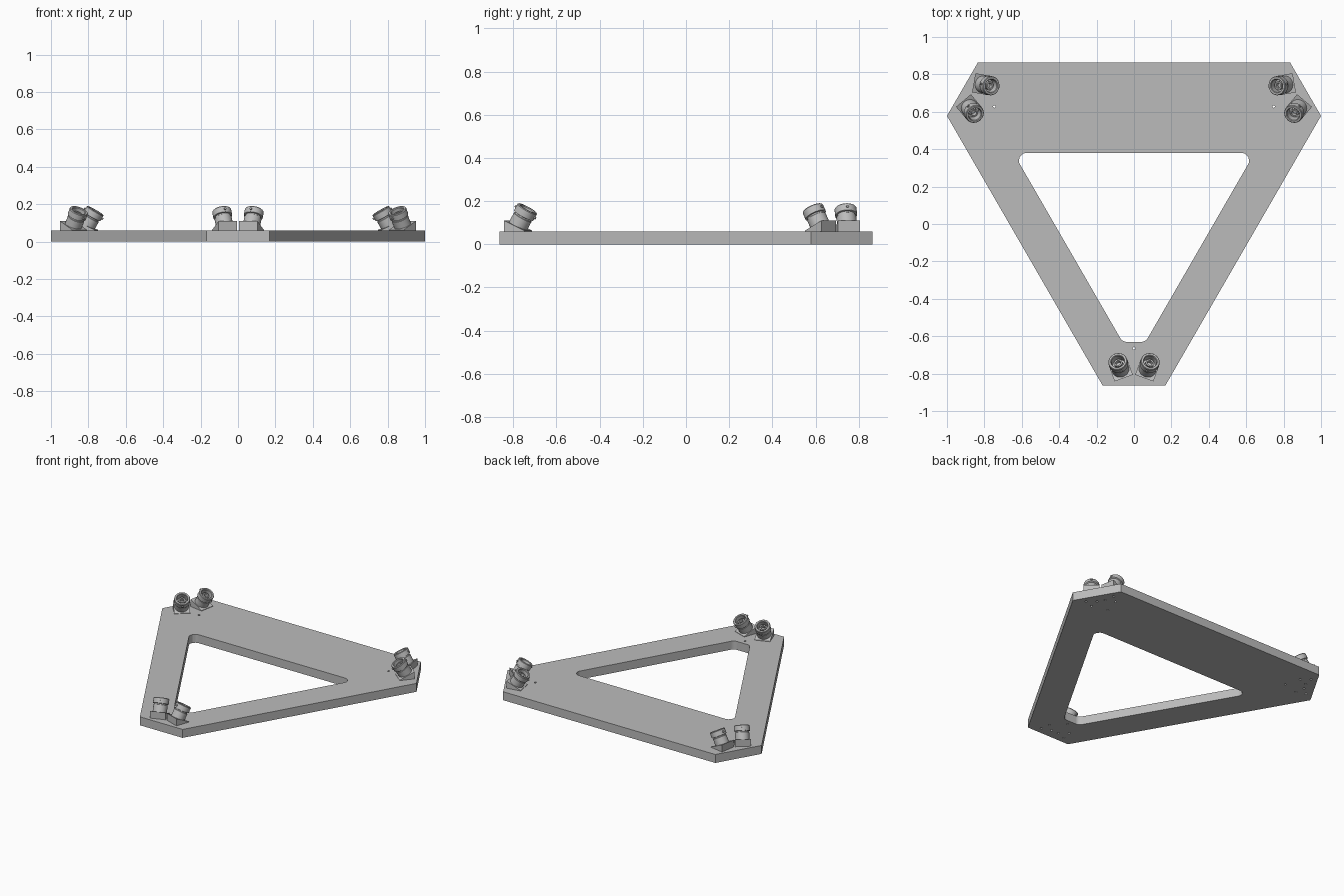
import bpy, bmesh, math
from mathutils import Matrix, Vector

cube = bpy.data.objects.get("Cube")
if cube:
    bpy.data.objects.remove(cube, do_unlink=True)

grey = bpy.data.materials.new("light_grey")
grey.use_nodes = True
grey.diffuse_color = (0.5, 0.5, 0.5, 1)
grey.node_tree.nodes["Principled BSDF"].inputs["Base Color"].default_value = (0.5, 0.5, 0.5, 1)

T = 0.06                          # plate thickness
CENTRE = Vector((0, 0.197, 0))    # axis of threefold symmetry
TILT = math.radians(30)
YAW = math.radians(20)


def make(name, bm):
    bmesh.ops.recalc_face_normals(bm, faces=bm.faces)
    mesh = bpy.data.meshes.new(name)
    bm.to_mesh(mesh)
    bm.free()
    mesh.materials.append(grey)
    ob = bpy.data.objects.new(name, mesh)
    bpy.context.collection.objects.link(ob)
    return ob


def prism(bm, points, z0, z1):
    face = bm.faces.new([bm.verts.new((x, y, z0)) for x, y in points])
    ext = bmesh.ops.extrude_face_region(bm, geom=[face])
    verts = [g for g in ext["geom"] if isinstance(g, bmesh.types.BMVert)]
    bmesh.ops.translate(bm, verts=verts, vec=(0, 0, z1 - z0))


def drum(bm, r, depth, matrix, sides=24):
    bmesh.ops.create_cone(bm, cap_ends=True, segments=sides, radius1=r,
                          radius2=r, depth=depth, matrix=matrix)


def fillet(points, r, steps=6):
    # round every corner of a convex outline
    out = []
    for i, p in enumerate(points):
        p = Vector(p)
        a = (Vector(points[i - 1]) - p).normalized()
        b = (Vector(points[(i + 1) % len(points)]) - p).normalized()
        half = a.angle(b) / 2
        c = p + (a + b).normalized() * r / math.sin(half)
        s = p + a * r / math.tan(half) - c
        e = p + b * r / math.tan(half) - c
        for k in range(steps + 1):
            d = s.lerp(e, k / steps).normalized() * r
            out.append(tuple(c + d))
    return out


def corner(k):
    # turn about the symmetry axis to corner k
    return (Matrix.Translation(CENTRE) @ Matrix.Rotation(k * math.tau / 3, 4, "Z")
            @ Matrix.Translation(-CENTRE))


def seat(side):
    # mounting place of a connector on the front corner
    return Matrix.Translation((side * 0.072, -0.777, T)) @ Matrix.Rotation(-side * YAW, 4, "Z")


# triangular plate with clipped corners
bm = bmesh.new()
half = [(0.835, 0.863), (1.0, 0.578), (0.168, -0.863)]
prism(bm, half + [(-x, y) for x, y in reversed(half)], 0, T)
plate = make("base_plate", bm)

# window cutter
bm = bmesh.new()
window = [(0.645, 0.38), (0.062, -0.63)]
prism(bm, fillet(window + [(-x, y) for x, y in reversed(window)], 0.04), -0.1, 0.2)
window_cutter = make("window_cutter", bm)

# pilot holes and underside screw holes
bm = bmesh.new()
for k in range(3):
    drum(bm, 0.007, 0.3, corner(k) @ Matrix.Translation((0, -0.665, T / 2)), 12)
    for side in (-1, 1):
        for x, y in ((-0.035, -0.03), (0.035, -0.03), (0, 0.03)):
            drum(bm, 0.008, 0.06, corner(k) @ seat(side) @ Matrix.Translation((x, y, -T)), 12)
hole_cutter = make("hole_cutter", bm)

for cutter in (window_cutter, hole_cutter):
    mod = plate.modifiers.new("cut", "BOOLEAN")
    mod.operation = "DIFFERENCE"
    mod.solver = "EXACT"
    mod.object = cutter
    cutter.hide_render = True
bpy.context.view_layer.objects.active = plate
for mod in list(plate.modifiers):
    bpy.ops.object.modifier_apply(modifier=mod.name)
for cutter in (window_cutter, hole_cutter):
    bpy.data.objects.remove(cutter, do_unlink=True)

# sloped wedge under each connector
bm = bmesh.new()
prism(bm, [(-0.05, 0), (0.05, 0), (0.05, 0.003), (-0.05, 0.05)], -0.052, 0.052)
bm.transform(Matrix(((0, 0, 1, 0), (1, 0, 0, 0), (0, 1, 0, 0), (0, 0, 0, 1))))
wedge = make("wedge", bm)

# hollow stepped barrel, turned about its axis
profile = [(0, -0.01), (0.046, -0.01), (0.046, 0.045), (0.043, 0.047), (0.043, 0.053),
           (0.051, 0.055), (0.051, 0.088), (0.048, 0.092), (0.038, 0.092), (0.035, 0.088),
           (0.035, 0.045), (0.022, 0.045), (0.022, 0.075), (0.014, 0.075), (0.014, 0.05), (0, 0.05)]
bm = bmesh.new()
verts = [bm.verts.new((r, 0, z)) for r, z in profile]
edges = [bm.edges.new(pair) for pair in zip(verts, verts[1:])]
bmesh.ops.spin(bm, geom=verts + edges, cent=(0, 0, 0), axis=(0, 0, 1),
               angle=math.tau, steps=32)
bmesh.ops.remove_doubles(bm, verts=bm.verts, dist=0.0001)
# locking studs on both sides of the collar
for s in (-1, 1):
    drum(bm, 0.006, 0.012, Matrix.Translation((0, s * 0.052, 0.072))
         @ Matrix.Rotation(math.pi / 2, 4, "X"), 12)
barrel = make("barrel", bm)
bpy.ops.object.select_all(action="DESELECT")
barrel.select_set(True)
bpy.context.view_layer.objects.active = barrel
bpy.ops.object.shade_smooth_by_angle(angle=math.radians(30))

# a pair of connectors at each corner
lean = Matrix.Translation((0, 0, 0.0265)) @ Matrix.Rotation(-TILT, 4, "X")
for k, place in enumerate(("front", "left", "right")):
    for side in (-1, 1):
        for part, local in ((wedge, Matrix.Identity(4)), (barrel, lean)):
            ob = part.copy()
            ob.name = f"{place}_{part.name}_{'a' if side < 0 else 'b'}"
            ob.matrix_world = corner(k) @ seat(side) @ local
            bpy.context.collection.objects.link(ob)
for part in (wedge, barrel):
    bpy.data.objects.remove(part, do_unlink=True)
